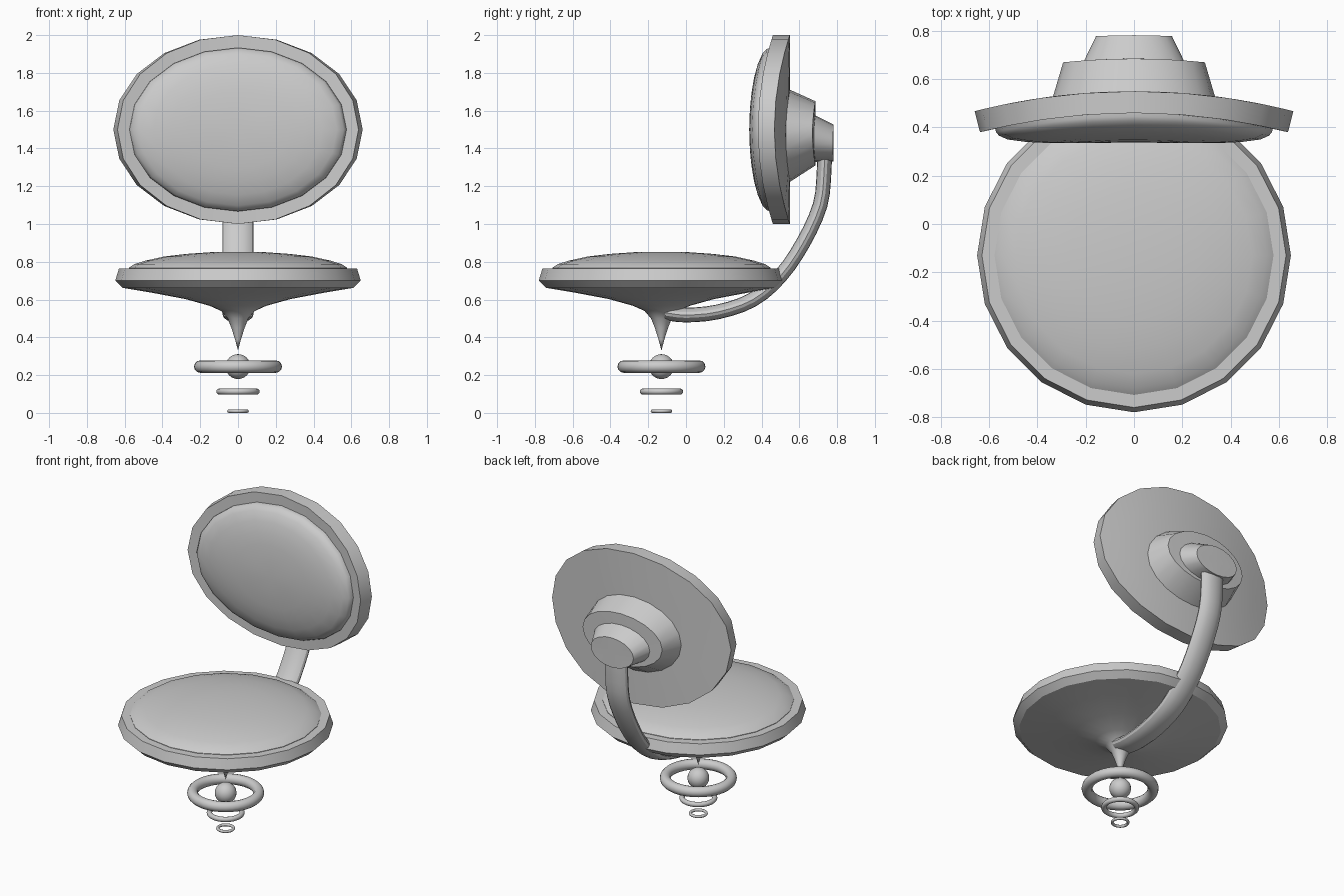
import bpy, bmesh
from math import sin, cos, pi, radians
from mathutils import Vector

if "Cube" in bpy.data.objects:
    bpy.data.objects.remove(bpy.data.objects["Cube"])

SEAT_Y = -0.13
N = 20


def finish(name, bm, angle=30):
    bmesh.ops.recalc_face_normals(bm, faces=bm.faces)
    me = bpy.data.meshes.new(name)
    bm.to_mesh(me)
    bm.free()
    ob = bpy.data.objects.new(name, me)
    bpy.context.collection.objects.link(ob)
    bpy.ops.object.select_all(action='DESELECT')
    ob.select_set(True)
    bpy.context.view_layer.objects.active = ob
    bpy.ops.object.shade_smooth_by_angle(angle=radians(angle))
    return ob


def loft(name, rings, closed=False, angle=30):
    """Skin a list of point rings; a one-point ring closes to a tip."""
    bm = bmesh.new()
    vs = [[bm.verts.new(p) for p in r] for r in rings]
    pairs = list(zip(vs, vs[1:])) + ([(vs[-1], vs[0])] if closed else [])
    for a, b in pairs:
        n = max(len(a), len(b))
        for i in range(n):
            j = (i + 1) % n
            quad = [a[i % len(a)], a[j % len(a)], b[j % len(b)], b[i % len(b)]]
            bm.faces.new(list(dict.fromkeys(quad)))
    if not closed:
        for r in (vs[0], vs[-1]):
            if len(r) > 2:
                bm.faces.new(r)
    return finish(name, bm, angle)


def circle(rx, ry, n=N):
    if rx == 0:
        return [(0, 0)]
    return [(rx * cos(2 * pi * i / n), ry * sin(2 * pi * i / n)) for i in range(n)]


def lathe(name, profile, n=N, closed=False, angle=30):
    """Revolve (radius, z) points about the seat axis."""
    return loft(name, [[(x, SEAT_Y + y, z) for x, y in circle(r, r, n)]
                       for r, z in profile], closed, angle)


def bent(name, profile, zc=1.5, bend=2.68):
    """Elliptical part of the backrest, wrapped around a vertical axis.
    profile: (x radius, z radius, depth forward of the back face, z shift)"""
    rings = []
    for rx, rz, d, dz in profile:
        rings.append([((bend - d) * sin(x / bend),
                       0.55 - bend + (bend - d) * cos(x / bend),
                       zc + dz + z) for x, z in circle(rx, rz)])
    return loft(name, rings)


# Seat shell with pointed underside, and its cushion
lathe("seat_shell", [(0, .765), (.58, .765), (.63, .765), (.65, .70), (.61, .662),
                     (.45, .635), (.28, .603), (.15, .567), (.09, .54), (.055, .50),
                     (.035, .45), (.016, .39), (0, .33)])
lathe("seat_cushion", [(.578, .755), (.578, .768), (.55, .787), (.49, .806), (.39, .828),
                       (.27, .842), (.14, .851), (0, .853)], angle=40)

# Curved backrest disc and cushion
steps = (0, .3, .55, .8, 1)
bent("back_shell", [(.667 * s, .5 * s, 0, 0) for s in steps]
     + [(.667 * s, .5 * s, .09, 0) for s in reversed(steps)])
dome = [(1, .08), (1, .105), (.985, .122), (.93, .145), (.80, .17), (.64, .189),
        (.48, .201), (.24, .210), (0, .213)]
bent("back_cushion", [(.60 * s, .433 * s, d, 0) for s, d in dome]).name = "back_cushion"

# Two stepped hubs behind the backrest
bent("back_hub_large", [(.345, .255, .02, -.035), (.28, .17, -.135, -.02),
                        (.14, .085, -.135, -.02), (0, 0, -.135, -.02)])
bent("back_hub_small", [(.205, .128, -.12, -.045), (.145, .098, -.232, -.072),
                        (0, 0, -.232, -.072)])

# Curved support arm: a flattened oval swept along a smooth path
pts = [Vector(p) for p in [(.733, 1.40), (.731, 1.28), (.71, 1.10), (.62, .90), (.50, .725),
                           (.355, .60), (.17, .535), (0, .518), (-.11, .53)]]
path = []
ext = [2 * pts[0] - pts[1]] + pts + [2 * pts[-1] - pts[-2]]
for a, b, c, d in zip(ext, ext[1:], ext[2:], ext[3:]):
    for k in range(3):
        t = k / 3
        path.append(.5 * (2 * b + (c - a) * t + (2 * a - 5 * b + 4 * c - d) * t * t
                          + (3 * b - a - 3 * c + d) * t ** 3))
path.append(pts[-1])
rings = []
for i, p in enumerate(path):
    tan = (path[min(i + 1, len(path) - 1)] - path[max(i - 1, 0)]).normalized()
    nrm = Vector((-tan.y, tan.x))
    rings.append([(u, p.x + nrm.x * v, p.y + nrm.y * v) for u, v in circle(.081, .039, 16)])
loft("support_arm", rings)

# Hover emitter: sphere and three shrinking rings
lathe("emitter_ball", [(.066 * sin(pi * i / 12) if 0 < i < 12 else 0,
                        .245 + .066 * cos(pi * i / 12)) for i in range(13)], n=24)
for k, (major, minor, z) in enumerate([(.2, .033, .245), (.099, .016, .113), (.048, .009, .009)]):
    lathe(f"hover_ring_{k + 1}", [(major + minor * x, z + minor * y) for x, y in circle(1, 1, 12)],
          n=40, closed=True, angle=60)
